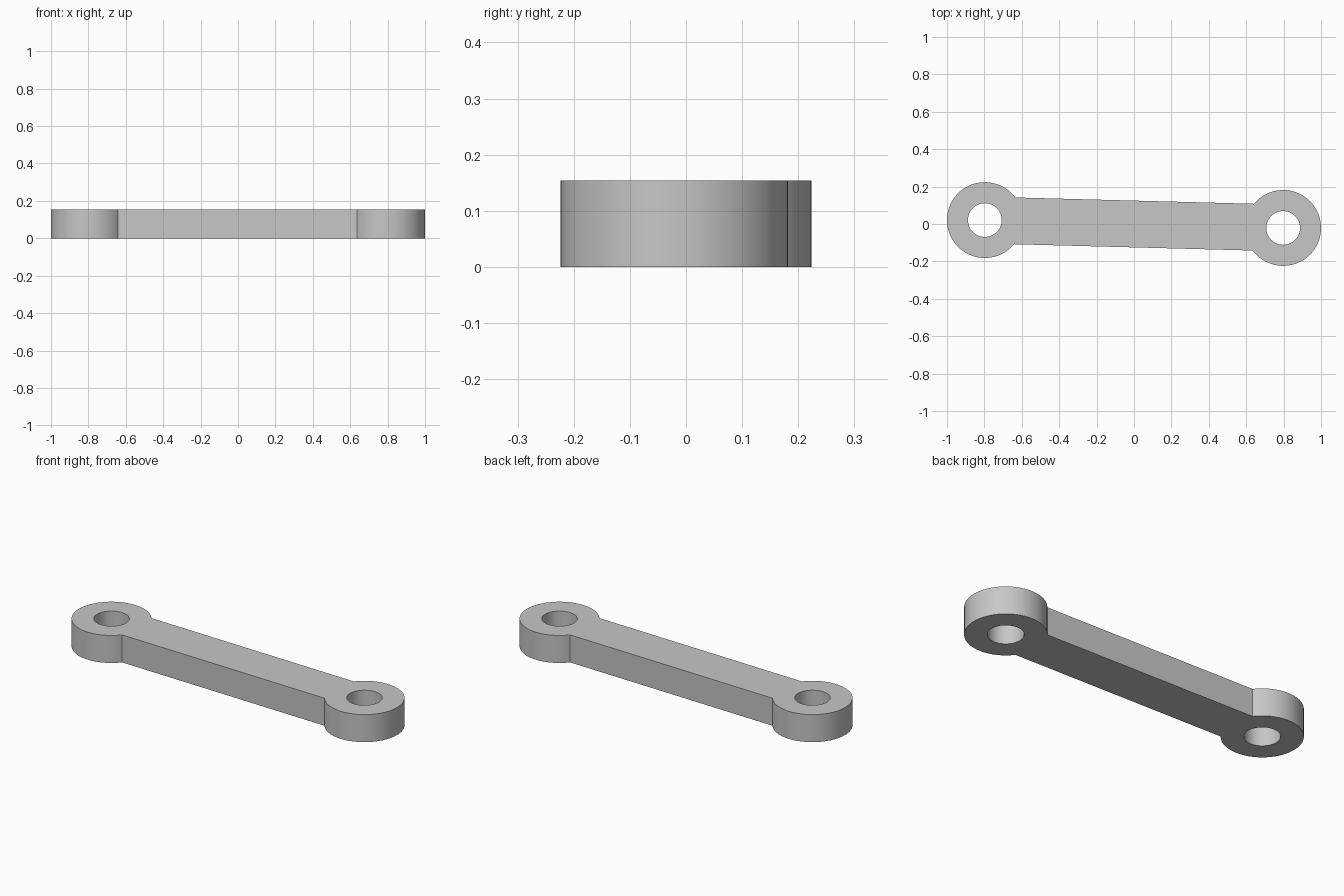
import bpy, bmesh
from math import radians, asin, pi
from mathutils import Vector, Matrix

cube = bpy.data.objects.get("Cube")
if cube:
    bpy.data.objects.remove(cube, do_unlink=True)

CENTRE = Vector((0.7975, -0.021))   # right-hand eye centre; the other is opposite
BOSS_R, HOLE_R = 0.2025, 0.09
HALF_WIDTH, HEIGHT = 0.125, 0.154
SEGMENTS = 96

tilt = Matrix.Rotation(CENTRE.angle_signed(Vector((1, 0))), 2)
reach = CENTRE.length


def arc(radius, start, end, steps):
    """Points on an arc around the eye, in the link's own straight frame."""
    return [Vector((reach, 0)) + Matrix.Rotation(start + (end - start) * i / steps, 2)
            @ Vector((radius, 0)) for i in range(steps + 1)]


def add_loop(bm, points):
    verts = [bm.verts.new((*(tilt @ p), 0)) for p in points]
    return [bm.edges.new((a, b)) for a, b in zip(verts, verts[1:] + verts[:1])]


# Outline: boss arc, straight bar sides, and the same half turned around
neck = pi - asin(HALF_WIDTH / BOSS_R)
end_arc = arc(BOSS_R, -neck, neck, SEGMENTS)
hole = arc(HOLE_R, 0, 2 * pi, SEGMENTS)[:-1]

bm = bmesh.new()
edges = add_loop(bm, end_arc + [-p for p in end_arc])
edges += add_loop(bm, hole)
edges += add_loop(bm, [-p for p in hole])

# Fill the profile around both holes and extrude to thickness
bmesh.ops.triangle_fill(bm, edges=edges, use_beauty=True, normal=(0, 0, 1))
top = bmesh.ops.extrude_face_region(bm, geom=bm.faces[:], use_keep_orig=True)
bmesh.ops.translate(bm, vec=(0, 0, HEIGHT),
                    verts=[g for g in top["geom"] if isinstance(g, bmesh.types.BMVert)])
bmesh.ops.recalc_face_normals(bm, faces=bm.faces[:])

mesh = bpy.data.meshes.new("link_arm")
bm.to_mesh(mesh)
bm.free()
link = bpy.data.objects.new("link_arm", mesh)
bpy.context.collection.objects.link(link)

# Plain grey finish
grey = bpy.data.materials.new("plain_grey")
grey.use_nodes = True
colour = (0.57, 0.57, 0.57, 1)
grey.diffuse_color = colour
grey.node_tree.nodes["Principled BSDF"].inputs["Base Color"].default_value = colour
mesh.materials.append(grey)

bpy.ops.object.select_all(action="DESELECT")
link.select_set(True)
bpy.context.view_layer.objects.active = link
bpy.ops.object.shade_smooth_by_angle(angle=radians(30))
